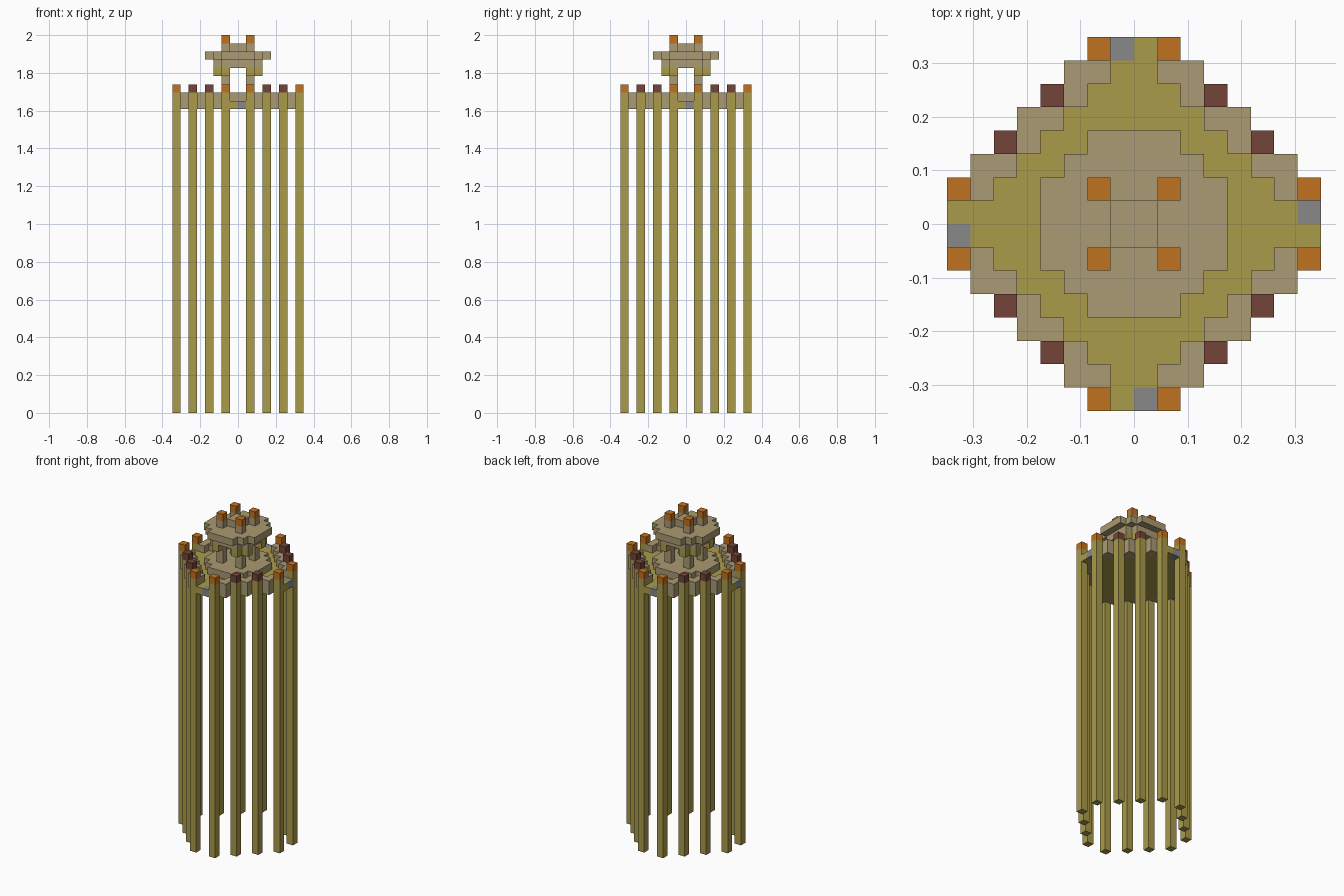
import bpy, bmesh

cube = bpy.data.objects.get("Cube")
if cube:
    bpy.data.objects.remove(cube, do_unlink=True)

U = 2 / 46  # block size


def material(name, rgb):
    lin = [((c / 255 + 0.055) / 1.055) ** 2.4 for c in rgb] + [1]
    m = bpy.data.materials.new(name)
    m.use_nodes = True
    m.diffuse_color = lin
    m.node_tree.nodes["Principled BSDF"].inputs["Base Color"].default_value = lin
    return m


TAN = material("tan stone", (170, 155, 115))
OLIVE = material("olive stone", (170, 155, 75))
ORANGE = material("orange cap", (192, 114, 32))
BROWN = material("brown cap", (116, 68, 56))
GREY = material("grey stone", (137, 137, 137))


def build(name, outlines, z0, z1, mat):
    """Extrude flat outlines, given in blocks, from z0 to z1."""
    bm = bmesh.new()
    for pts in outlines:
        face = bm.faces.new([bm.verts.new((x * U, y * U, z0 * U)) for x, y in pts])
        top = bmesh.ops.extrude_face_region(bm, geom=[face])["geom"]
        verts = [v for v in top if isinstance(v, bmesh.types.BMVert)]
        bmesh.ops.translate(bm, verts=verts, vec=(0, 0, (z1 - z0) * U))
    bmesh.ops.recalc_face_normals(bm, faces=bm.faces)
    me = bpy.data.meshes.new(name)
    bm.to_mesh(me)
    bm.free()
    me.materials.append(mat)
    bpy.context.collection.objects.link(bpy.data.objects.new(name, me))


def rect(x0, y0, x1, y1):
    return [(x0, y0), (x1, y0), (x1, y1), (x0, y1)]


def stepped(widths):
    """Stepped round outline from the half width of each row."""
    q = []
    for j, w in enumerate(widths):
        if j and w == widths[j - 1]:
            q[-1] = (w, j + 1)
        else:
            q += [(w, j), (w, j + 1)]
    q = q[1:]  # the point on the axis is not a corner
    return (q + [(-x, y) for x, y in reversed(q)]
            + [(-x, -y) for x, y in q] + [(x, -y) for x, y in reversed(q)])


def mirror4(outlines):
    return [[(x * sx, y * sy) for x, y in p]
            for p in outlines for sx in (1, -1) for sy in (1, -1)]


def spin4(pts):
    out = [pts]
    for _ in range(3):
        out.append([(-y, x) for x, y in out[-1]])
    return out


# Tall columns with caps
cells = [rect(1 + 2 * i, 7 - 2 * i, 2 + 2 * i, 8 - 2 * i) for i in range(4)]
build("columns", mirror4(cells), 0, 39, OLIVE)
build("outer_caps", mirror4([cells[0], cells[3]]), 39, 40, ORANGE)
build("diagonal_caps", mirror4(cells[1:3]), 39, 40, BROWN)

# Basin floor, rim and four spouts
build("basin_floor", [stepped([7, 6, 5, 4, 3, 2, 1])], 37, 38, OLIVE)
corner = [(1, 7), (3, 7), (3, 5), (2, 5), (2, 6), (1, 6)]
rim = [[(x + 2 * i, y - 2 * i) for x, y in corner] for i in range(3)]
build("basin_rim", mirror4(rim), 37, 39, TAN)
build("spout_olive_half", spin4(rect(-1, -8, 0, -7)), 37, 38, OLIVE)
build("spout_grey_half", spin4(rect(0, -8, 1, -7)), 37, 38, GREY)

# Central pavilion
disc = stepped([4, 4, 3, 2])
post = rect(1, 1, 2, 2)
bracket = [(1, 1), (3, 1), (3, 2), (2, 2), (2, 3), (1, 3)]
build("pavilion_base", [disc], 38, 39, TAN)
build("pavilion_posts", mirror4([post]), 39, 41, TAN)
build("pavilion_brackets", mirror4([bracket]), 41, 42, OLIVE)
build("canopy_underside", [stepped([3, 3, 2])], 42, 43, TAN)
build("canopy", [disc], 43, 44, TAN)
build("canopy_centre", [rect(-1, -1, 1, 1)], 44, 45, TAN)
build("finials", mirror4([post]), 44, 45, TAN)
build("finial_caps", mirror4([post]), 45, 46, ORANGE)
